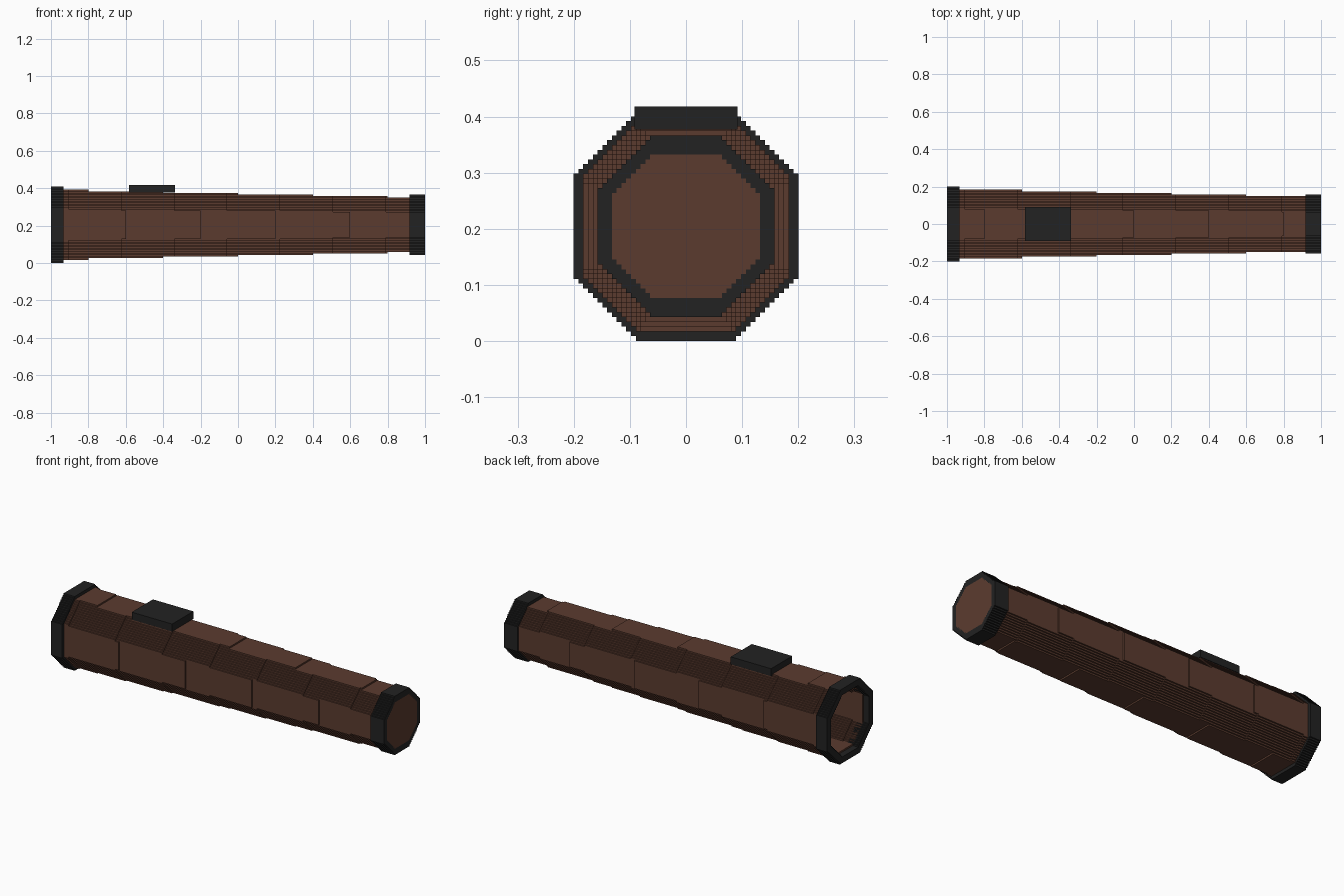
import bpy
import bmesh
from mathutils import Matrix

U = 0.00852           # size of one stair step
AXIS_Z = 24 * U       # height of the tube axis

default_cube = bpy.data.objects.get("Cube")
if default_cube:
    bpy.data.objects.remove(default_cube, do_unlink=True)


def make_material(name, rgb):
    mat = bpy.data.materials.new(name)
    mat.use_nodes = True
    color = (*rgb, 1.0)
    mat.diffuse_color = color
    mat.node_tree.nodes["Principled BSDF"].inputs["Base Color"].default_value = color
    return mat


brown = make_material("brown", (0.105, 0.044, 0.028))
charcoal = make_material("charcoal", (0.016, 0.016, 0.016))


def stair_octagon(half_y, half_z, diagonal):
    """Octagon whose slanted sides are stairs, measured in steps."""
    y, z = half_y, diagonal - half_y
    quarter = [(y, z)]
    while z < half_z:
        y -= 1
        quarter.append((y, z))
        z += 1
        quarter.append((y, z))
    upper = quarter + [(-a, b) for a, b in reversed(quarter)]
    return upper + [(-a, -b) for a, b in upper]


def add_prism(bm, x0, x1, *outlines):
    """Extrude outlines along x; a second outline becomes a hole."""
    curve = bpy.data.curves.new("outline", "CURVE")
    curve.dimensions = "2D"
    curve.fill_mode = "BOTH"
    curve.extrude = (x1 - x0) / 2
    for outline in outlines:
        spline = curve.splines.new("POLY")
        spline.points.add(len(outline) - 1)
        for point, (y, z) in zip(spline.points, outline):
            point.co = (y * U, z * U, 0, 1)
        spline.use_cyclic_u = True
    helper = bpy.data.objects.new("outline", curve)
    mesh = bpy.data.meshes.new_from_object(helper)
    # outline plane becomes y-z, extrusion runs along x
    mesh.transform(Matrix(((0, 0, 1, (x0 + x1) / 2), (1, 0, 0, 0),
                           (0, 1, 0, AXIS_Z), (0, 0, 0, 1))))
    part = bmesh.new()
    part.from_mesh(mesh)
    bmesh.ops.remove_doubles(part, verts=part.verts, dist=0.0001)
    bmesh.ops.recalc_face_normals(part, faces=part.faces)
    part.to_mesh(mesh)
    part.free()
    bm.from_mesh(mesh)
    bpy.data.objects.remove(helper)
    bpy.data.curves.remove(curve)
    bpy.data.meshes.remove(mesh)


def finish(name, bm, mat):
    mesh = bpy.data.meshes.new(name)
    bm.to_mesh(mesh)
    bm.free()
    for face in mesh.polygons:
        face.use_smooth = False
        face.material_index = 0
    mesh.materials.clear()
    mesh.materials.append(mat)
    obj = bpy.data.objects.new(name, mesh)
    bpy.context.collection.objects.link(obj)
    return obj


# Tapering barrel: flats and slants shrink one step at different places
top_steps = [-0.8 + 0.4 * i for i in range(5)]
side_steps = [-0.6 + 0.4 * i for i in range(4)]
slant_steps = [-0.905 + 0.2825 * i for i in range(7)]
cuts = sorted([-0.966, 0.95] + top_steps + side_steps + slant_steps)
barrel = bmesh.new()
for x0, x1 in zip(cuts, cuts[1:]):
    mid = (x0 + x1) / 2
    half_y = 21.5 - sum(s < mid for s in side_steps)
    half_z = 22 - sum(s < mid for s in top_steps)
    diagonal = 32.5 - sum(s < mid for s in slant_steps)
    add_prism(barrel, x0, x1, stair_octagon(half_y, half_z, diagonal),
              stair_octagon(half_y - 3, half_z - 3, diagonal - 4))
finish("barrel", barrel, brown)

# Wide open collar
collar = bmesh.new()
add_prism(collar, -1, -0.933, stair_octagon(23.5, 24, 34.5),
          stair_octagon(19.5, 20, 28.5))
finish("wide_collar", collar, charcoal)

# Narrow collar closed by a flush plug
plug_outline = stair_octagon(15.5, 15, 22.5)
collar = bmesh.new()
add_prism(collar, 0.917, 1, stair_octagon(18.5, 19, 26.5), plug_outline)
finish("narrow_collar", collar, charcoal)
plug = bmesh.new()
add_prism(plug, 0.917, 1, plug_outline)
finish("end_plug", plug, brown)

# Flat block on top
block = bmesh.new()
bmesh.ops.create_cube(block, size=1, matrix=Matrix.Translation((-0.46, 0, 0.397))
                      @ Matrix.Diagonal((0.246, 0.184, 0.041, 1)))
finish("top_block", block, charcoal)
